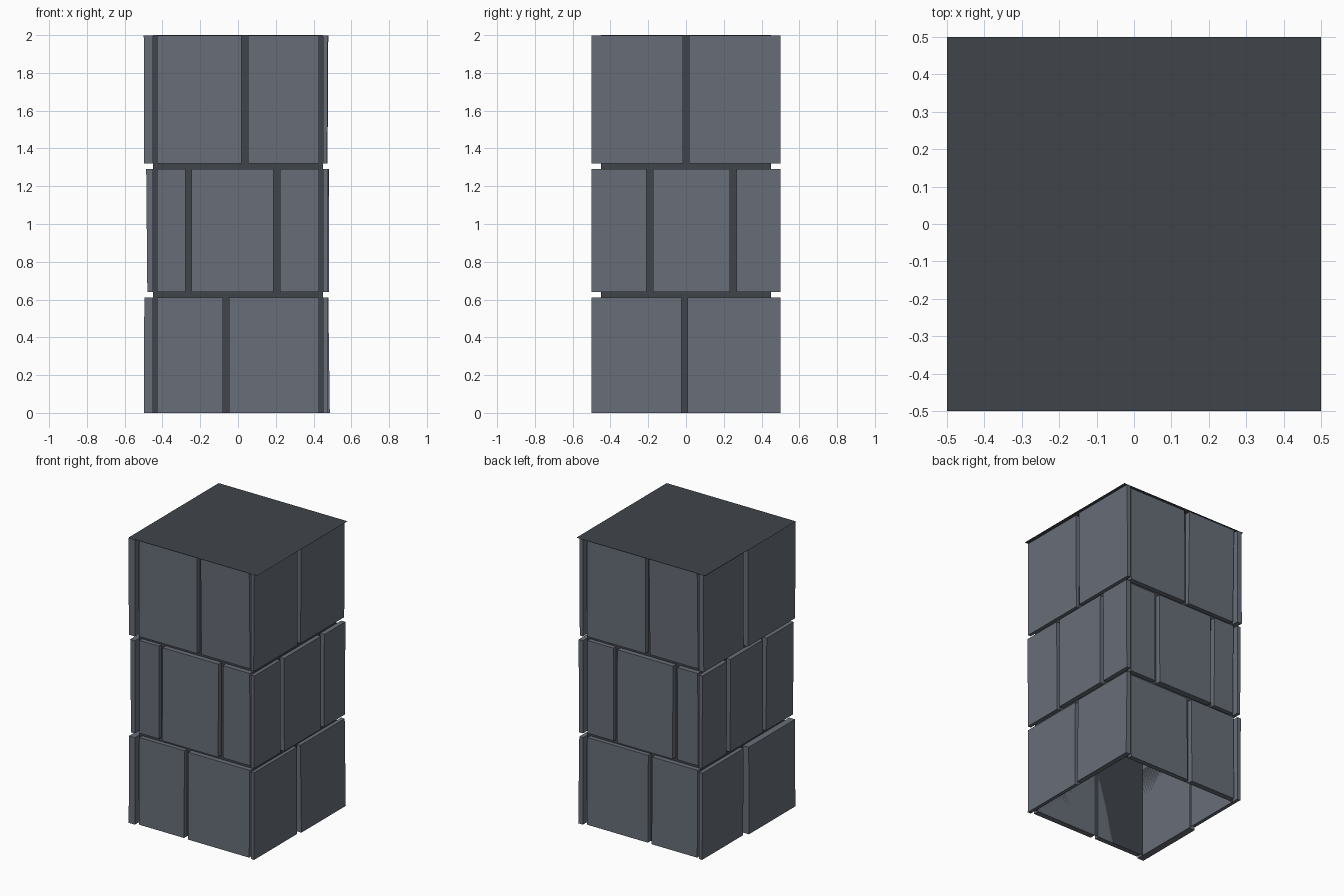
import bpy
import bmesh
from math import pi
from mathutils import Matrix, Vector

cube = bpy.data.objects.get("Cube")
if cube:
    bpy.data.objects.remove(cube, do_unlink=True)


def make_material(name, rgb):
    mat = bpy.data.materials.new(name)
    mat.use_nodes = True
    mat.diffuse_color = (*rgb, 1)
    mat.node_tree.nodes["Principled BSDF"].inputs["Base Color"].default_value = (*rgb, 1)
    return mat


STONE = make_material("slate grey stone", (0.137, 0.154, 0.187))
MORTAR = make_material("dark mortar", (0.051, 0.058, 0.068))

CORE = 0.45
HEIGHT = 2.0
GAP = 0.033
ROWS = {"bottom": (0, 0.61), "middle": (0.64, 1.29), "top": (1.32, HEIGHT)}


def finish(bm, name, mat):
    mesh = bpy.data.meshes.new(name)
    bm.to_mesh(mesh)
    bm.free()
    mesh.materials.append(mat)
    obj = bpy.data.objects.new(name, mesh)
    bpy.context.collection.objects.link(obj)


# Hollow mortar core, open underneath; the cap covers its top
bm = bmesh.new()
bmesh.ops.create_cube(bm, size=1)
for v in bm.verts:
    v.co = Vector((v.co.x * 2 * CORE, v.co.y * 2 * CORE, (v.co.z + 0.5) * HEIGHT))
ends = [f for f in bm.faces if abs(f.normal.z) > 0.5]
bmesh.ops.delete(bm, geom=ends, context="FACES_ONLY")
finish(bm, "mortar_core", MORTAR)

# Thin overhanging top sheet
bm = bmesh.new()
bmesh.ops.create_grid(bm, x_segments=1, y_segments=1, size=0.5,
                      matrix=Matrix.Translation((0, 0, HEIGHT)))
finish(bm, "top_cap", MORTAR)


def add_slab(bm, u0, u1, z0, z1, low, high, turn):
    """Stone slab on one wall; its outer face leans from depth low to high."""
    made = bmesh.ops.create_cube(bm, size=1)["verts"]
    for v in made:
        outer = low if v.co.z < 0 else high
        v.co = turn @ Vector((u0 if v.co.x < 0 else u1,
                              -outer if v.co.y < 0 else -CORE,
                              z0 if v.co.z < 0 else z1))


# For each wall: turn, half width, and per row the joint centres and
# the (low, high) outer depths of the slabs, read along the wall
WALLS = {
    "front": (0, 0.43, {
        "bottom": ([-0.063], [(0.485, 0.48), (0.49, 0.485)]),
        "middle": ([-0.262, 0.205], [(0.48, 0.48), (0.49, 0.485), (0.48, 0.485)]),
        "top": ([0.036], [(0.485, 0.48), (0.48, 0.49)])}),
    "right": (pi / 2, 0.5, {
        "bottom": ([-0.008], [(0.475, 0.474), (0.486, 0.478)]),
        "middle": ([-0.192, 0.25], [(0.474, 0.476), (0.482, 0.48), (0.48, 0.483)]),
        "top": ([0], [(0.472, 0.474), (0.474, 0.478)])}),
    "back": (pi, 0.43, {
        "bottom": ([0.06], [(0.485, 0.48), (0.49, 0.485)]),
        "middle": ([-0.21, 0.255], [(0.48, 0.48), (0.49, 0.485), (0.48, 0.485)]),
        "top": ([0.04], [(0.485, 0.48), (0.48, 0.49)])}),
    "left": (-pi / 2, 0.5, {
        "bottom": ([-0.03], [(0.475, 0.48), (0.498, 0.496)]),
        "middle": ([-0.21, 0.185], [(0.474, 0.478), (0.478, 0.48), (0.48, 0.486)]),
        "top": ([-0.04], [(0.488, 0.485), (0.497, 0.499)])}),
}
# The wall turned to +x is the model's own left
SIDE_NAMES = {"right": "left", "left": "right"}

for wall, (angle, half, rows) in WALLS.items():
    turn = Matrix.Rotation(angle, 3, "Z")
    for row, (joints, depths) in rows.items():
        z0, z1 = ROWS[row]
        starts = [-half] + [j + GAP / 2 for j in joints]
        stops = [j - GAP / 2 for j in joints] + [half]
        bm = bmesh.new()
        for u0, u1, (low, high) in zip(starts, stops, depths):
            add_slab(bm, u0, u1, z0, z1 - (0.002 if row == "top" else 0), low, high, turn)
        bmesh.ops.recalc_face_normals(bm, faces=bm.faces)
        finish(bm, f"{SIDE_NAMES.get(wall, wall)}_{row}_stones", STONE)
